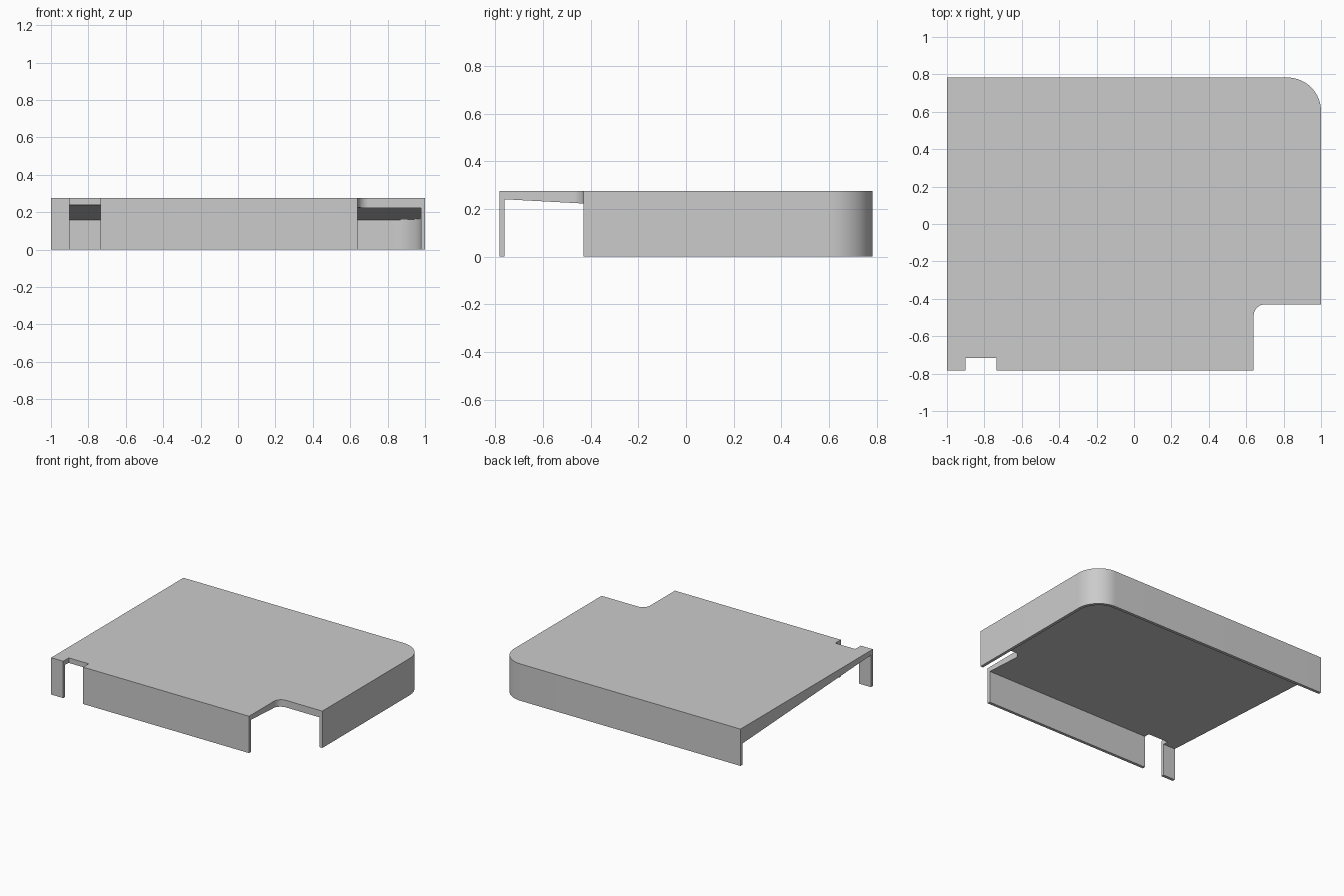
import bpy
import bmesh
from math import cos, sin, radians

cube = bpy.data.objects.get("Cube")
if cube:
    bpy.data.objects.remove(cube, do_unlink=True)

HALF_Y = 0.783      # half depth
HEIGHT = 0.276
WALL = 0.022
CORNER = 0.18       # outer corner radius
FILLET = 0.06       # radius inside the corner cutout
CUT_X, CUT_Y = 0.64, -0.43
NOTCH = (-0.9, -0.735, -0.717)   # left, right, inner edge

# Single grey material
grey = bpy.data.materials.new("light grey")
grey.use_nodes = True
colour = (0.6, 0.6, 0.6, 1)
grey.diffuse_color = colour
grey.node_tree.nodes["Principled BSDF"].inputs["Base Color"].default_value = colour


def arc(cx, cy, radius, start, end, steps=16):
    angles = [radians(start + (end - start) * i / steps) for i in range(steps + 1)]
    return [(cx + radius * cos(a), cy + radius * sin(a)) for a in angles]


def prism(name, outline, bottom, top):
    """Extrude an outline from bottom to top; top gives height for each y."""
    bm = bmesh.new()
    low = [bm.verts.new((x, y, bottom)) for x, y in outline]
    high = [bm.verts.new((x, y, top(y))) for x, y in outline]
    bm.faces.new(low[::-1])
    bm.faces.new(high)
    for i in range(len(outline)):
        j = (i + 1) % len(outline)
        bm.faces.new((low[i], low[j], high[j], high[i]))
    bmesh.ops.recalc_face_normals(bm, faces=bm.faces)
    mesh = bpy.data.meshes.new(name)
    bm.to_mesh(mesh)
    bm.free()
    mesh.materials.append(grey)
    obj = bpy.data.objects.new(name, mesh)
    bpy.context.collection.objects.link(obj)
    return obj


def ceiling(y):
    """Underside of the top plate, sloping down towards the back."""
    return 0.2 - 0.0535 * y


# Outer shell with front notch, corner cutout and rounded back corner
left, right, inner = NOTCH
shell = [(-1, -HALF_Y), (left, -HALF_Y), (left, inner), (right, inner),
         (right, -HALF_Y), (CUT_X, -HALF_Y)]
shell += arc(CUT_X + FILLET, CUT_Y - FILLET, FILLET, 180, 90)
shell += [(1, CUT_Y)]
shell += arc(1 - CORNER, HALF_Y - CORNER, CORNER, 0, 90)
shell += [(-1, HALF_Y)]
cover = prism("cover", shell, 0, lambda y: HEIGHT)

# Hollow interior, open underneath and along the -x side
edge = HALF_Y - WALL
hollow = [(-1.2, -edge), (1 - WALL, -edge)]
hollow += arc(1 - CORNER, HALF_Y - CORNER, CORNER - WALL, 0, 90)
hollow += [(-1.2, edge)]
cutter = prism("cavity_cutter", hollow, -0.1, ceiling)
cutter.hide_render = True

cut = cover.modifiers.new("hollow", "BOOLEAN")
cut.operation = "DIFFERENCE"
cut.solver = "EXACT"
cut.object = cutter

# Apply the cut and remove the cutter
bpy.ops.object.select_all(action="DESELECT")
cover.select_set(True)
bpy.context.view_layer.objects.active = cover
bpy.ops.object.modifier_apply(modifier=cut.name)
bpy.data.objects.remove(cutter, do_unlink=True)
bpy.ops.object.shade_smooth_by_angle(angle=radians(30))
